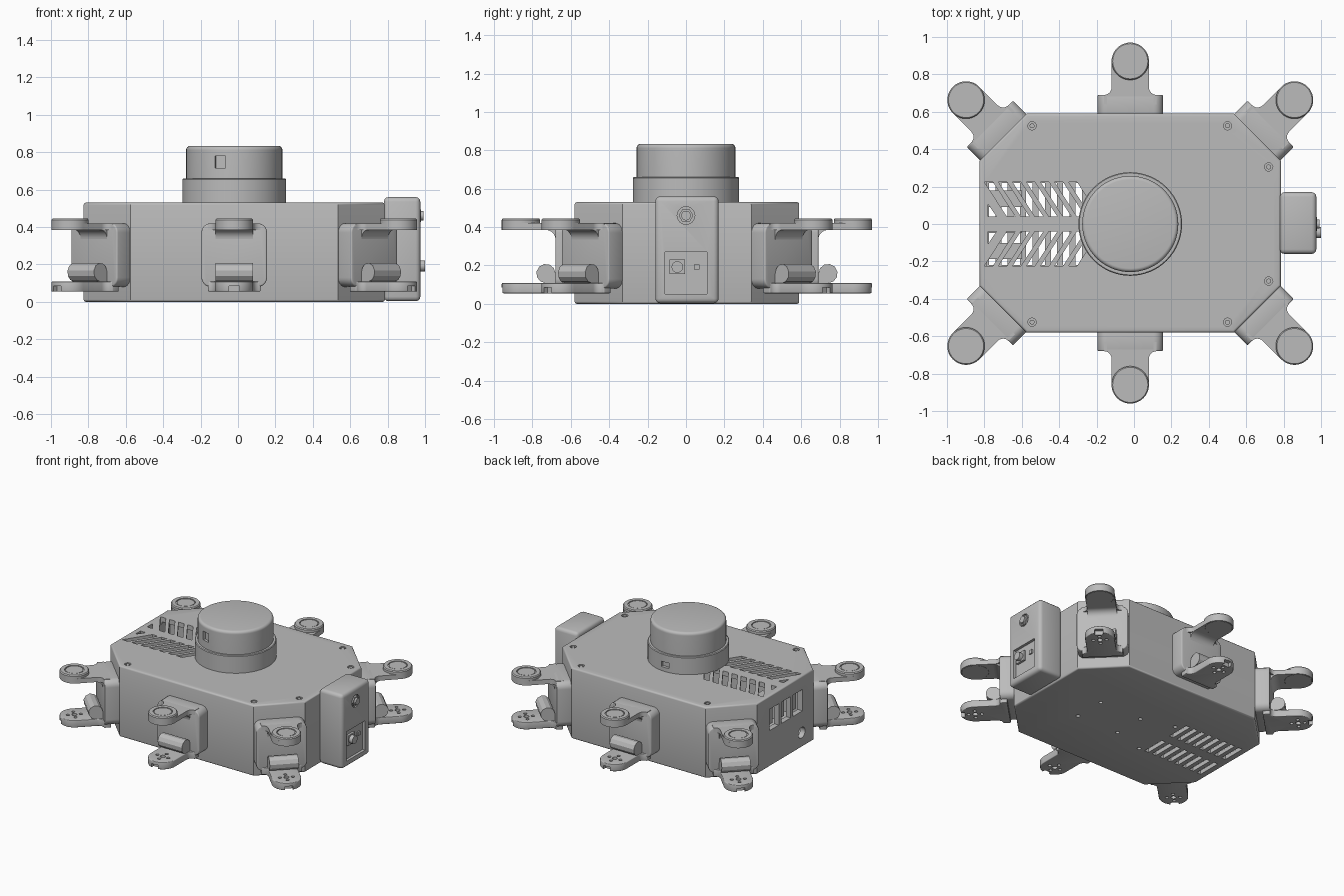
import bpy, bmesh
from math import pi, sin, cos, radians, atan2
from mathutils import Matrix, Vector

cube = bpy.data.objects.get("Cube")
if cube:
    bpy.data.objects.remove(cube)

grey = bpy.data.materials.new("light grey plastic")
grey.use_nodes = True
COLOUR = (0.5, 0.5, 0.5, 1)
grey.diffuse_color = COLOUR
grey.node_tree.nodes["Principled BSDF"].inputs["Base Color"].default_value = COLOUR
CX = -0.02  # centre line of the housing


def arc(cx, cy, r, a, b, n=8):
    return [(cx + r * cos(radians(a + (b - a) * i / n)),
             cy + r * sin(radians(a + (b - a) * i / n))) for i in range(n + 1)]


def prism(bm, pts, z0, z1, matrix=Matrix()):
    """Extrude a flat outline from z0 to z1."""
    low = [bm.verts.new(matrix @ Vector((x, y, z0))) for x, y in pts]
    top = [bm.verts.new(matrix @ Vector((x, y, z1))) for x, y in pts]
    n = len(pts)
    faces = [bm.faces.new(low[::-1]), bm.faces.new(top)]
    for i in range(n):
        j = (i + 1) % n
        faces.append(bm.faces.new((low[i], low[j], top[j], top[i])))
    bmesh.ops.recalc_face_normals(bm, faces=faces)


def box(bm, lo, hi, matrix=Matrix()):
    prism(bm, [(lo[0], lo[1]), (hi[0], lo[1]), (hi[0], hi[1]), (lo[0], hi[1])], lo[2], hi[2], matrix)


def disc(bm, x, y, r, z0, z1, matrix=Matrix(), n=24):
    prism(bm, arc(x, y, r, 0, 360, n)[:-1], z0, z1, matrix)


def lathe(bm, profile, x=0, y=0, n=64, matrix=Matrix()):
    """Revolve (radius, z) points that start and end on the axis."""
    vs = [bm.verts.new(matrix @ Vector((x + r, y, z))) for r, z in profile]
    es = [bm.edges.new(p) for p in zip(vs, vs[1:])]
    c = matrix @ Vector((x, y, 0))
    axis = matrix.to_3x3() @ Vector((0, 0, 1))
    bmesh.ops.spin(bm, geom=vs + es, cent=c, axis=axis, angle=2 * pi, steps=n)
    bmesh.ops.remove_doubles(bm, verts=bm.verts, dist=1e-5)
    bmesh.ops.recalc_face_normals(bm, faces=bm.faces)


def finish(bm, name, bevel=0, cutters=()):
    mesh = bpy.data.meshes.new(name)
    bm.to_mesh(mesh)
    bm.free()
    ob = bpy.data.objects.new(name, mesh)
    bpy.context.collection.objects.link(ob)
    if bevel:
        m = ob.modifiers.new("Bevel", "BEVEL")
        m.width, m.segments, m.limit_method, m.angle_limit = bevel, 3, "ANGLE", radians(50)
    helpers = []
    for c in cutters:
        h = finish(c, name + "_cutter")
        h.hide_render = True
        helpers.append(h)
        m = ob.modifiers.new("Cut", "BOOLEAN")
        m.object, m.operation, m.solver = h, "DIFFERENCE", "EXACT"
    if ob.modifiers:
        dg = bpy.context.evaluated_depsgraph_get()
        ob.data = bpy.data.meshes.new_from_object(ob.evaluated_get(dg))
        ob.modifiers.clear()
    for h in helpers:
        bpy.data.objects.remove(h)
    ob.data.materials.clear()
    ob.data.materials.append(grey)
    ob.data.shade_smooth()
    ob.data.set_sharp_from_angle(angle=radians(32))
    return ob


def octagon(hx, hy, c):
    q = [(hx, hy - c), (hx - c, hy)]
    pts = q + [(-x, y) for x, y in q[::-1]]
    pts += [(-x, -y) for x, y in pts]
    return [(x + CX, y + 0.005) for x, y in pts]


# Hollow eight-sided housing with vents, ports and screw holes
body, cavity, cuts = bmesh.new(), bmesh.new(), bmesh.new()
prism(body, octagon(0.805, 0.585, 0.25), 0, 0.53)
prism(cavity, octagon(0.765, 0.545, 0.233), 0.03, 0.495)
for s in (1, -1):
    for i in range(7):  # slanted top vents
        x = -0.8 + 0.075 * i
        prism(cuts, [(x, 0.225 * s), (x + 0.045, 0.225 * s), (x + 0.165, 0.04 * s), (x + 0.12, 0.04 * s)], 0.48, 0.56)
    prism(cuts, [(-0.78, 0.105 * s), (-0.735, 0.04 * s), (-0.78, 0.04 * s)], 0.48, 0.56)
    for i in range(8):  # straight bottom vents
        x = -0.775 + 0.066 * i
        box(cuts, (x, min(0.04 * s, 0.22 * s), -0.03), (x + 0.034, max(0.04 * s, 0.22 * s), 0.05))
    for x, y in ((-0.545, 0.525), (0.5, 0.525), (0.72, 0.305)):
        disc(cuts, x, y * s, 0.022, 0.515, 0.56)
    for x, y in ((0.02, 0.12), (0.37, 0.12), (-0.23, 0.19)):
        disc(cuts, x, y * s - 0.03, 0.014, -0.02, 0.02)
SIDE = Matrix(((0, 0, 1, 0), (1, 0, 0, 0), (0, 1, 0, 0), (0, 0, 0, 1)))  # outline in y,z along x
for y in (0.08, -0.06, -0.2):
    box(cuts, (y, 0.27, -0.9), (y + 0.11, 0.43, -0.75), SIDE)
disc(cuts, -0.19, 0.11, 0.04, -0.9, -0.75, SIDE)
finish(body, "housing", 0.012, (cavity, cuts))

# Screws sunk in the lid
bm = bmesh.new()
for s in (1, -1):
    for x, y in ((-0.545, 0.525), (0.5, 0.525), (0.72, 0.305)):
        disc(bm, x, y * s, 0.013, 0.5, 0.527)
finish(bm, "lid_screws")

# Connector blocks behind the end openings
bm = bmesh.new()
for y in (0.08, -0.06, -0.2):
    box(bm, (y + 0.012, 0.28, -0.78), (y + 0.098, 0.42, -0.6), SIDE)
finish(bm, "end_ports")

# Round scanner: wide base and rounded turret
bm = bmesh.new()
lathe(bm, [(0, 0.525), (0.277, 0.525), (0.277, 0.655), (0.272, 0.66), (0.25, 0.66), (0, 0.66)], CX)
cut = bmesh.new()
box(cut, (CX - 0.03, 0.255, 0.56), (CX + 0.03, 0.3, 0.6))
finish(bm, "scanner_base", 0, (cut,))
bm = bmesh.new()
lathe(bm, [(0, 0.65), (0.257, 0.65), (0.257, 0.81)] + arc(0.237, 0.813, 0.02, 10, 90, 4) + [(0, 0.833)], CX)
cut = bmesh.new()
box(cut, (0.237, -0.03, 0.715), (0.3, 0.03, 0.78), Matrix.Translation((CX, 0, 0)) @ Matrix.Rotation(radians(253), 4, "Z"))
finish(bm, "scanner_turret", 0, (cut,))

# Rear control box with a recessed panel
bm, cut = bmesh.new(), bmesh.new()
box(bm, (0.78, -0.16, 0.003), (0.975, 0.17, 0.56))
box(cut, (-0.11, 0.05, 0.955), (0.11, 0.27, 1), SIDE)
disc(cut, 0, 0.46, 0.046, 0.962, 1, SIDE)
finish(bm, "control_box", 0.025, (cut,))
bm = bmesh.new()
disc(bm, 0, 0.46, 0.038, 0.95, 0.978, SIDE, 6)
disc(bm, 0, 0.46, 0.025, 0.95, 0.992, SIDE)
finish(bm, "power_button")
bm = bmesh.new()
box(bm, (-0.085, 0.155, 0.95), (-0.005, 0.23, 0.972), SIDE)
disc(bm, -0.045, 0.192, 0.03, 0.95, 1.0, SIDE)
box(bm, (0.042, 0.178, 0.95), (0.07, 0.206, 0.965), SIDE)
finish(bm, "power_socket")

# Leg mount, built once with its arm pointing along +x from the wall
half = arc(0.14, 0.14, 0.04, 180, 270, 6)
plan = [(0.05, 0.14)] + half + arc(0.28, 0, 0.1, 90, -90, 24)
plan += [(x, -y) for x, y in half[::-1]] + [(0.05, -0.14)]

plate = bmesh.new()
r, hw = 0.05, 0.175
outline = (arc(hw - r, 0.37, r, 0, 90) + arc(r - hw, 0.37, r, 90, 180)
           + arc(r - hw, 0.13, r, 180, 270) + arc(hw - r, 0.13, r, 270, 360))
prism(plate, outline, -0.01, 0.1, SIDE)

upper, cut = bmesh.new(), bmesh.new()
prism(upper, plan, 0.385, 0.42)
for a in (0, 120, 240):
    disc(cut, 0.28 + 0.05 * cos(radians(a)), 0.05 * sin(radians(a)), 0.012, 0.37, 0.40)
upper_cut = cut

lower, cut = bmesh.new(), bmesh.new()
prism(lower, plan, 0.055, 0.108)
disc(cut, 0.28, 0, 0.018, 0.04, 0.13)
for a in range(0, 360, 90):
    disc(cut, 0.28 + 0.045 * cos(radians(a)), 0.045 * sin(radians(a)), 0.012, 0.04, 0.13, n=12)
box(cut, (0.35, -0.028, 0.04), (0.4, 0.028, 0.085))

# Fillets between plate and arms
gusset = bmesh.new()
STAND = Matrix(((1, 0, 0, 0), (0, 0, 1, 0), (0, 1, 0, 0), (0, 0, 0, 1)))
for zc, zw, a in ((0.335, 0.386, 90), (0.158, 0.107, -90)):
    prism(gusset, [(0.09, zw), (0.09, zc)] + arc(0.15, zc, 0.05, 180, a), -0.1, 0.1, STAND)

# Bearing cap with a ring groove
cap = bmesh.new()
lathe(cap, [(0, 0.384), (0.092, 0.384), (0.1, 0.39), (0.1, 0.438), (0.094, 0.445), (0.066, 0.445),
            (0.066, 0.437), (0.06, 0.437), (0.06, 0.443), (0, 0.443)], 0.28, n=40)

parts = [finish(plate, "mount_plate", 0.008), finish(upper, "upper_arm", 0, (upper_cut,)),
         finish(lower, "lower_arm", 0.005, (cut,)), finish(gusset, "arm_fillet"), finish(cap, "bearing_cap")]

# Six mounts: two at the middle of the sides, four on the corners
places = [("front", CX, -0.58, -90), ("back", CX, 0.59, 90)]
for sx, side in ((1, "left"), (-1, "right")):
    for sy, end in ((1, "back"), (-1, "front")):
        places.append((end + "_" + side, CX + 0.68 * sx, 0.005 + 0.46 * sy, atan2(sy, sx) * 180 / pi))
for k, (label, x, y, angle) in enumerate(places):
    for p in parts:
        ob = p.copy()
        ob.name = label + "_" + p.name
        ob.matrix_world = Matrix.Translation((x, y, 0)) @ Matrix.Rotation(radians(angle), 4, "Z")
        bpy.context.collection.objects.link(ob)
for p in parts:
    bpy.data.objects.remove(p)
